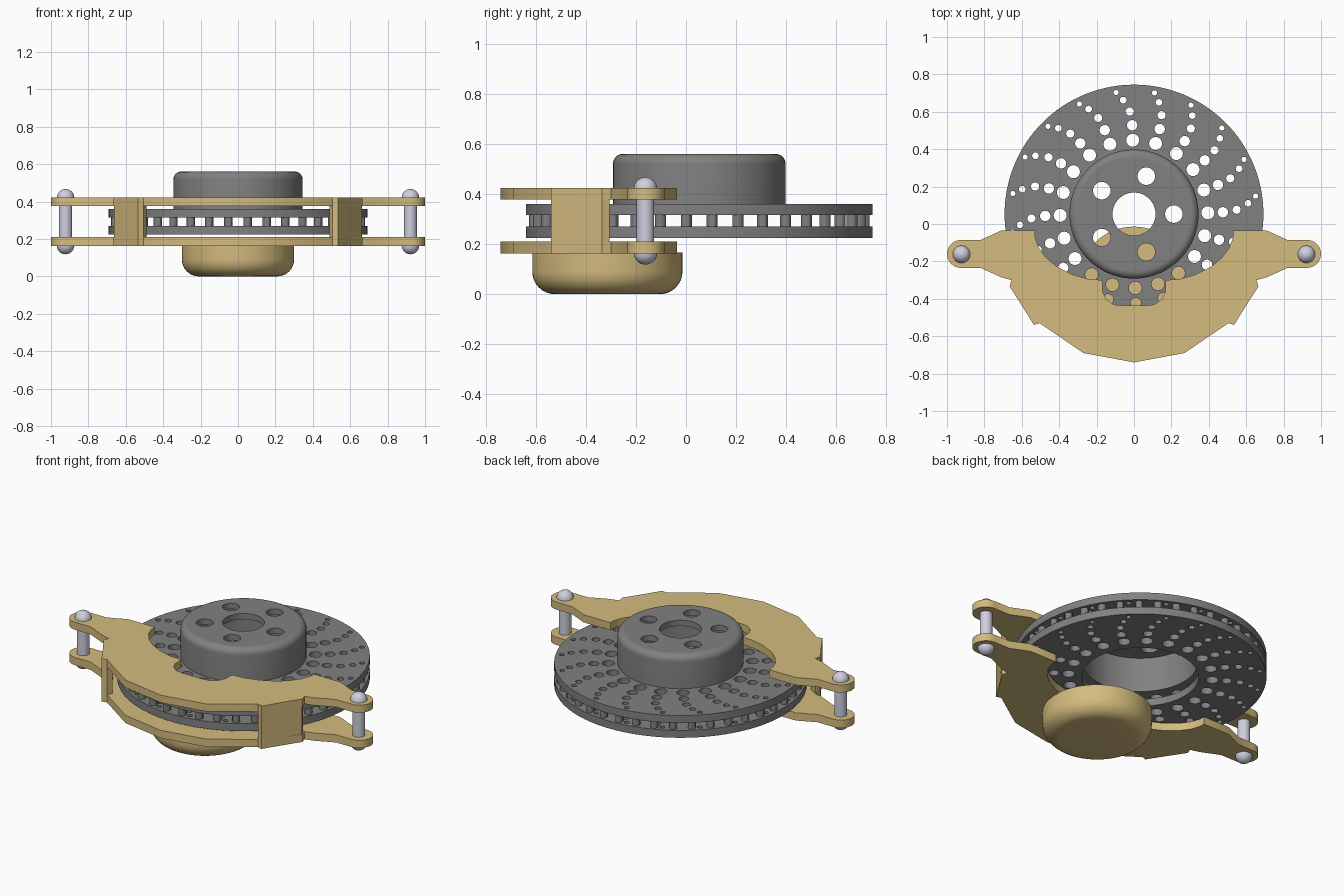
import bpy, bmesh
from math import pi, cos, sin, radians

if "Cube" in bpy.data.objects:
    bpy.data.objects.remove(bpy.data.objects["Cube"])

CY = 0.053  # rotor axis in y


def material(name, rgb):
    m = bpy.data.materials.new(name)
    m.diffuse_color = (*rgb, 1)
    m.use_nodes = True
    m.node_tree.nodes["Principled BSDF"].inputs["Base Color"].default_value = m.diffuse_color
    return m


BRASS = material("brass", (0.66, 0.50, 0.21))
STEEL = material("pale_steel", (0.62, 0.62, 0.74))
GREY = material("rotor_grey", (0.22, 0.22, 0.22))


def add(name, mesh, mat):
    ob = bpy.data.objects.new(name, mesh)
    bpy.context.collection.objects.link(ob)
    mesh.materials.clear()
    mesh.materials.append(mat)
    return ob


def circle(x, y, r, n):
    return [(x + r * cos(2 * pi * i / n), y + r * sin(2 * pi * i / n)) for i in range(n)]


def plate(name, loops, z0, z1, mat):
    """Filled flat outline (later loops are holes) given thickness z0..z1."""
    cu = bpy.data.curves.new(name, 'CURVE')
    cu.dimensions, cu.fill_mode = '2D', 'BOTH'
    cu.extrude = (z1 - z0) / 2
    for pts in loops:
        sp = cu.splines.new('POLY')
        sp.points.add(len(pts) - 1)
        for p, (x, y) in zip(sp.points, pts):
            p.co = (x, y, 0, 1)
        sp.use_cyclic_u = True
    tmp = bpy.data.objects.new(name + "_curve", cu)
    bpy.context.collection.objects.link(tmp)
    dg = bpy.context.evaluated_depsgraph_get()
    mesh = bpy.data.meshes.new_from_object(tmp.evaluated_get(dg))
    bpy.data.objects.remove(tmp)
    bm = bmesh.new()
    bm.from_mesh(mesh)
    bmesh.ops.remove_doubles(bm, verts=bm.verts, dist=1e-5)
    bmesh.ops.translate(bm, verts=bm.verts, vec=(0, 0, (z0 + z1) / 2))
    bmesh.ops.recalc_face_normals(bm, faces=bm.faces)
    bm.to_mesh(mesh)
    bm.free()
    return add(name, mesh, mat)


def lathe(name, profile, x, y, n, mat):
    """Revolve (radius, z) points about a vertical axis at x, y."""
    bm = bmesh.new()
    vs = [bm.verts.new((r, 0, z)) for r, z in profile]
    es = [bm.edges.new(p) for p in zip(vs, vs[1:])]
    bmesh.ops.spin(bm, geom=vs + es, cent=(0, 0, 0), axis=(0, 0, 1), angle=2 * pi, steps=n)
    bmesh.ops.remove_doubles(bm, verts=bm.verts, dist=1e-5)
    bmesh.ops.translate(bm, verts=bm.verts, vec=(x, y, 0))
    bmesh.ops.recalc_face_normals(bm, faces=bm.faces)
    mesh = bpy.data.meshes.new(name)
    bm.to_mesh(mesh)
    bm.free()
    return add(name, mesh, mat)


def arc(cx, cz, r, a0, a1, n=8):
    return [(cx + r * cos(radians(a0 + (a1 - a0) * i / n)),
             cz + r * sin(radians(a0 + (a1 - a0) * i / n))) for i in range(n + 1)]


# drilled rotor discs: 20 swept rows of 5 shrinking holes
row = [(0.395, 1, 0.035), (0.475, 1.2, 0.028), (0.549, 2.4, 0.022),
       (0.612, 5.4, 0.018), (0.657, 8.4, 0.014)]
drilled = [circle(r * cos(radians(a + 18 * k)), CY + r * sin(radians(a + 18 * k)), h, 16)
           for k in range(20) for r, a, h in row]
rings = [circle(0, CY, 0.692, 128), circle(0, CY, 0.32, 96)] + drilled
plate("lower_rotor_disc", rings, 0.225, 0.27, GREY)
plate("upper_rotor_disc", rings, 0.315, 0.36, GREY)

# spacer posts between the discs
bm = bmesh.new()
for k in range(40):
    a = radians(4.5 + 9 * k)
    geo = bmesh.ops.create_cone(bm, cap_ends=True, segments=12, radius1=0.022, radius2=0.022, depth=0.046)
    bmesh.ops.translate(bm, verts=geo['verts'], vec=(0.66 * cos(a), CY + 0.66 * sin(a), 0.2925))
posts = bpy.data.meshes.new("spacer_posts")
bm.to_mesh(posts)
bm.free()
add("spacer_posts", posts, GREY)

# hub hat: rounded wall plus a top with bore and five bolt holes
lathe("hub_wall", [(0.305, 0.56)] + arc(0.305, 0.52, 0.04, 90, 0)[1:] +
      [(0.345, 0.315), (0.315, 0.315), (0.315, 0.525), (0.305, 0.525)], 0, CY, 96, GREY)
bolts = [circle(0.213 * cos(2 * pi * k / 5), CY + 0.213 * sin(2 * pi * k / 5), 0.047, 24) for k in range(5)]
plate("hub_top", [circle(0, CY, 0.305, 96), circle(0, CY, 0.115, 48)] + bolts, 0.525, 0.56, GREY)

# caliper plates: right half outline from inner notch round the ear to the front tip
half = [(0.06, -0.437), (0.11, -0.43), (0.15, -0.40), (0.168, -0.36), (0.17, -0.30),
        (0.25, -0.293), (0.33, -0.27), (0.41, -0.23), (0.47, -0.18), (0.51, -0.125), (0.53, -0.07),
        (0.53, -0.035), (0.71, -0.035), (0.82, -0.085)]
half += arc(0.925, -0.16, 0.075, 90, -90, 12)
half += [(0.82, -0.235), (0.71, -0.285), (0.655, -0.30), (0.665, -0.335), (0.535, -0.535),
         (0.505, -0.53), (0.27, -0.69)]
outline = half + [(0, -0.74)] + [(-x, y) for x, y in reversed(half)]
plate("lower_caliper_plate", [outline], 0.163, 0.21, BRASS)
plate("upper_caliper_plate", [outline], 0.377, 0.423, BRASS)

# bridges joining the plates, and slide pins with domed ends
bridge = [(0.505, -0.53), (0.535, -0.54), (0.662, -0.335), (0.65, -0.305), (0.61, -0.325), (0.49, -0.50)]
pin = (arc(0, 0.165, 0.047, -90, 0) + [(0.035, 0.166), (0.035, 0.42)] + arc(0, 0.42, 0.047, 0, 90))
for side, s in (("left", -1), ("right", 1)):
    plate(side + "_bridge", [[(s * x, y) for x, y in bridge]], 0.164, 0.422, BRASS)
    lathe(side + "_slide_pin", pin, s * 0.922, -0.162, 24, STEEL)

# piston housing under the caliper
lathe("piston_housing", [(0, 0)] + arc(0.21, 0.09, 0.09, -90, 0) + [(0.3, 0.166), (0, 0.166)],
      0, -0.314, 64, BRASS)

bpy.ops.object.select_all(action='SELECT')
bpy.context.view_layer.objects.active = bpy.context.selected_objects[0]
bpy.ops.object.shade_smooth_by_angle(angle=radians(30))
